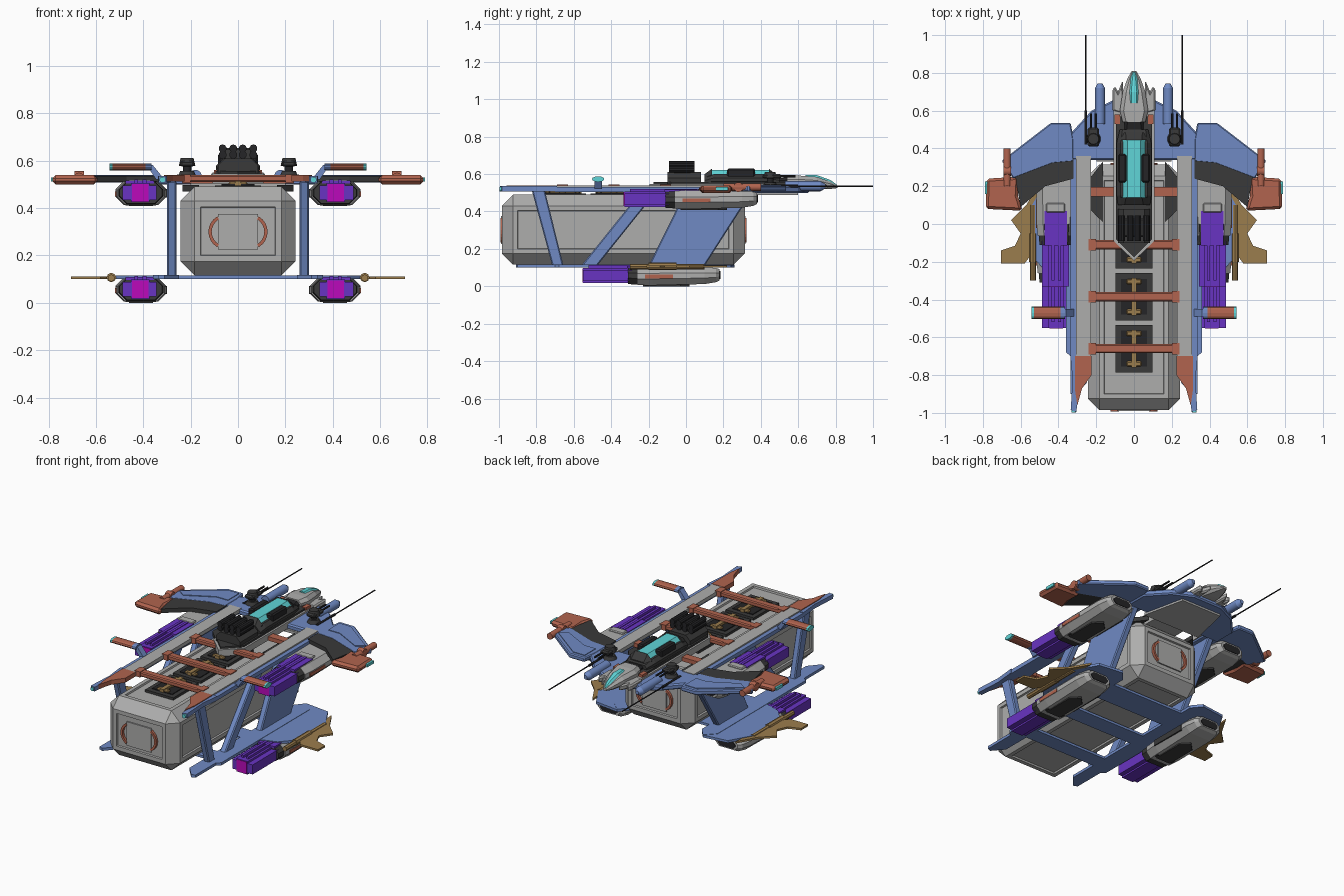
import bpy, bmesh, math
from mathutils import Vector

if "Cube" in bpy.data.objects:
    bpy.data.objects.remove(bpy.data.objects["Cube"])

def material(name, r, g, b):
    m = bpy.data.materials.new(name)
    m.diffuse_color = (r, g, b, 1)
    m.use_nodes = True
    m.node_tree.nodes["Principled BSDF"].inputs["Base Color"].default_value = m.diffuse_color
    return m

GRAY = material("light gray", .42, .42, .415)
BLUE = material("steel blue", .16, .255, .55)
RUST = material("rust orange", .44, .127, .077)
DARK = material("dark gray", .042, .042, .042)
BLACK = material("near black", .018, .018, .02)
CYAN = material("cyan glass", .115, .66, .68)
PURPLE = material("purple", .14, .034, .54)
MAGENTA = material("magenta", .5, .003, .5)
GOLD = material("gold", .33, .205, .075)

def finish(name, bm, mat, mirror=False, bevel=0, smooth=False):
    bmesh.ops.recalc_face_normals(bm, faces=bm.faces)
    me = bpy.data.meshes.new(name)
    bm.to_mesh(me)
    bm.free()
    me.materials.append(mat)
    ob = bpy.data.objects.new(name, me)
    bpy.context.collection.objects.link(ob)
    if bevel:
        b = ob.modifiers.new("Bevel", "BEVEL")
        b.width, b.segments, b.limit_method = bevel, 1, 'ANGLE'
    if mirror:
        ob.modifiers.new("Mirror", "MIRROR")
    if smooth:
        bpy.context.view_layer.objects.active = ob
        ob.select_set(True)
        bpy.ops.object.shade_smooth_by_angle(angle=math.radians(35))
        ob.select_set(False)
    return ob

def prism(name, pts, a, b, mat, axis='z', **kw):
    """Extrude a 2D outline from a to b along an axis."""
    put = {'z': lambda p, t: (p[0], p[1], t), 'x': lambda p, t: (t, p[0], p[1]),
           'y': lambda p, t: (p[0], t, p[1])}[axis]
    bm = bmesh.new()
    lo = [bm.verts.new(put(p, a)) for p in pts]
    hi = [bm.verts.new(put(p, b)) for p in pts]
    bm.faces.new(lo)
    bm.faces.new(hi)
    n = len(pts)
    for i in range(n):
        bm.faces.new((lo[i], lo[(i+1) % n], hi[(i+1) % n], hi[i]))
    return finish(name, bm, mat, **kw)

def box(name, x0, x1, y0, y1, z0, z1, mat, **kw):
    return prism(name, [(x0, y0), (x1, y0), (x1, y1), (x0, y1)], z0, z1, mat, **kw)

def cyl(name, p, q, r, mat, r2=None, seg=14, **kw):
    p, q = Vector(p), Vector(q)
    bm = bmesh.new()
    bmesh.ops.create_cone(bm, cap_ends=True, segments=seg, radius1=r,
                          radius2=r if r2 is None else r2, depth=(q-p).length)
    rot = (q-p).to_track_quat('Z', 'Y').to_matrix()
    for v in bm.verts:
        v.co = rot @ v.co + (p+q)/2
    return finish(name, bm, mat, smooth=True, **kw)

def loft(name, cx, sections, mat, cut=.35, **kw):
    """Chamfered box sections (y, half width, z low, z high) joined along y."""
    bm = bmesh.new()
    rings = []
    for y, w, z0, z1 in sections:
        c = cut*min(2*w, z1-z0)
        prof = [(-w+c, z0), (w-c, z0), (w, z0+c), (w, z1-c), (w-c, z1), (-w+c, z1), (-w, z1-c), (-w, z0+c)]
        rings.append([bm.verts.new((cx+x, y, z)) for x, z in prof])
    bm.faces.new(rings[0])
    bm.faces.new(rings[-1])
    for r, s in zip(rings, rings[1:]):
        for i in range(8):
            bm.faces.new((r[i], r[(i+1) % 8], s[(i+1) % 8], s[i]))
    return finish(name, bm, mat, **kw)

# cargo container with recessed panels on every large side
bm = bmesh.new()
bmesh.ops.create_cube(bm, size=1)
for v in bm.verts:
    v.co = Vector((v.co.x*.486, -.335 + v.co.y*1.3, .303 + v.co.z*.375))
bmesh.ops.bevel(bm, geom=bm.edges[:], offset=.06, segments=1, affect='EDGES')
big = sorted(bm.faces, key=lambda f: -f.calc_area())
big = [f for f in bm.faces if max(abs(c) for c in f.normal) > .99]
bmesh.ops.inset_individual(bm, faces=big, thickness=.035, depth=0)
bmesh.ops.inset_individual(bm, faces=big, thickness=.004, depth=-.01)
finish("cargo_container", bm, GRAY)
for side, y in (("rear", -.985), ("front", .315)):
    s = -1 if y < 0 else 1
    box(side+"_door", -.085, .085, y-.004, y+.004, .225, .375, GRAY)
    arc = [(.05+r*math.cos(a), .3+r*math.sin(a)) for r, sg in ((.075, 1), (.061, -1))
           for a in [sg*math.radians(t) for t in range(-60, 61, 15)]]
    prism(side+"_door_arc", arc, y-.008, y+.008, RUST, axis='y', mirror=True)
# hatches and clamps on the container
for i, y in enumerate((-.66, -.385, -.11)):
    box(f"hatch_{i}", -.098, .098, y-.125, y+.125, .475, .496, DARK)
    box(f"hatch_lid_{i}", -.07, .07, y-.095, y+.095, .49, .501, BLACK)
    cyl(f"clamp_core_{i}", (0, y, .49), (0, y, .525), .022, GOLD)
    box(f"clamp_bar_{i}", -.013, .013, y-.1, y+.1, .495, .515, GOLD)
    for e in (-.08, .08):
        box(f"clamp_foot_{i}", -.04, .04, y+e-.014, y+e+.014, .495, .512, GOLD, bevel=.006)
    box(f"crossbar_{i}", -.235, .235, y-.024, y+.024, .51, .54, RUST, bevel=.006)
    box(f"crossbar_end_{i}", .2, .24, y-.03, y+.03, .508, .543, RUST, mirror=True)
box("front_crossbar", -.235, .235, .145, .195, .505, .53, RUST)

# upper rails and swallowtails
box("upper_rail", .235, .335, -.7, .36, .505, .53, BLUE, mirror=True)
box("rail_cover", .228, .308, -.7, .36, .515, .538, GRAY, mirror=True)
prism("rail_tail", [(.27, -.69), (.338, -.69), (.325, -.82), (.335, -.985), (.305, -.995), (.295, -.9)],
      .508, .535, BLUE, mirror=True)
prism("tail_fillet", [(.225, -.7), (.312, -.7), (.312, -.88), (.3, -.96), (.275, -.87), (.225, -.8)],
      .512, .54, RUST, mirror=True)
cyl("tail_lamp", (.32, -.998, .52), (.32, -.97, .52), .012, CYAN, mirror=True)

# lower frame
prism("lower_rail", [(.25, -.84), (.31, -.91), (.335, -.9), (.335, -.7), (.36, -.68), (.36, .2), (.3, .26), (.25, .2)],
      .1, .117, BLUE, mirror=True)
for i, (a, b) in enumerate(((-.05, .12), (-.33, -.22), (-.66, -.56))):
    box(f"lower_cross_plate_{i}", -.27, .27, a, b, .1, .115, BLUE)
prism("lower_wing", [(.3, .26), (.46, .24), (.54, .1), (.54, -.17), (.46, -.26), (.34, -.3)],
      .1, .115, BLUE, mirror=True)
prism("lower_wing_blade", [(.5, .22), (.57, .1), (.65, .02), (.6, -.05), (.63, -.115), (.705, -.14), (.705, -.21),
      (.58, -.21), (.52, -.13)], .1, .112, GOLD, mirror=True)
cyl("blade_spar", (.535, .1, .105), (.535, -.3, .105), .015, GOLD, mirror=True, seg=8)
cyl("blade_joint", (.535, -.05, .107), (.535, -.2, .107), .02, GOLD, mirror=True, seg=8)

# side struts, drawn in y and z
for n, pts in (("front", [(-.20, .11), (.10, .11), (.36, .515), (0, .515)]),
               ("middle", [(-.56, .11), (-.475, .11), (-.15, .515), (-.235, .515)]),
               ("rear", [(-.715, .11), (-.655, .11), (-.755, .515), (-.825, .515)])):
    prism(n+"_strut", pts, .26, .3, BLUE, axis='x', mirror=True, bevel=.006)

# front hull plate, wings and wing tips
prism("front_hull", [(-.335, .34), (.335, .34), (.335, .48), (.225, .6), (.1, .66), (-.1, .66), (-.225, .6), (-.335, .48)],
      .5, .535, BLUE, bevel=.008)
prism("hull_belly", [(-.2, .33), (.2, .33), (.14, .6), (-.14, .6)], .488, .505, GRAY)
prism("upper_wing", [(.32, .45), (.335, .535), (.44, .535), (.7, .335), (.64, .24), (.43, .32), (.32, .33)],
      .508, .537, BLUE, mirror=True, bevel=.006)
prism("wing_panel", [(.35, .51), (.43, .51), (.65, .345), (.6, .31), (.43, .4), (.35, .4)],
      .53, .541, BLUE, mirror=True)
prism("wing_band", [(.32, .35), (.44, .35), (.63, .255), (.6, .09), (.47, .2), (.32, .24)],
      .51, .536, DARK, mirror=True)
prism("wing_tip", [(.61, .25), (.7, .245), (.78, .24), (.785, .08), (.59, .07), (.615, .15)],
      .5, .54, RUST, mirror=True, bevel=.014)
cyl("tip_gun", (.672, .2, .53), (.672, .4, .53), .02, RUST, mirror=True)
cyl("tip_gun_arm", (.65, .28, .53), (.69, .28, .53), .026, RUST, mirror=True)
box("tip_lamp", .772, .79, .16, .225, .512, .53, CYAN, mirror=True)
prism("deck_panel", [(.165, .33), (.235, .24), (.235, .08), (.165, .01)], .47, .497, DARK, mirror=True)

# nose tubes and antennas
cyl("nose_tube", (.18, .53, .535), (.18, .72, .535), .027, BLUE, mirror=True)
cyl("tube_cap", (.18, .72, .535), (.18, .745, .535), .027, BLUE, r2=.012, mirror=True)
cyl("antenna_base", (.255, .42, .535), (.255, .6, .535), .008, BLACK, mirror=True, seg=6)
cyl("antenna", (.255, .6, .535), (.255, 1, .535), .004, BLACK, mirror=True, seg=6)

# cockpit fuselage
prism("fuselage_skirt", [(0, -.195), (.108, -.09), (.108, .61), (-.108, .61), (-.108, -.09)], .505, .546, GRAY)
prism("fuselage_deck", [(0, -.175), (.096, -.08), (.096, .57), (-.096, .57), (-.096, -.08)], .54, .557, DARK)
box("neck_block", .075, .102, .53, .58, .54, .562, RUST, mirror=True)
loft("cockpit_body", 0, [(.1, .085, .54, .58), (.15, .092, .54, .6), (.43, .092, .54, .6), (.5, .075, .54, .58)], DARK)
loft("main_canopy", 0, [(.135, .068, .55, .622), (.45, .068, .55, .622)], CYAN, cut=.45)
loft("canopy_rear_frame", 0, [(.1, .07, .55, .6), (.14, .074, .55, .63)], DARK, cut=.4)
loft("canopy_front_frame", 0, [(.445, .074, .55, .628), (.485, .06, .55, .59)], DARK, cut=.4)
box("canopy_side_frame", .04, .085, .22, .37, .58, .63, BLACK, mirror=True, bevel=.008)
loft("nose", 0, [(.54, .06, .53, .59), (.6, .075, .525, .592), (.7, .06, .52, .585), (.77, .035, .52, .56),
                 (.81, .012, .525, .538)], GRAY, cut=.3)
loft("nose_canopy", 0, [(.64, .028, .55, .596), (.7, .03, .55, .594), (.77, .022, .53, .569), (.805, .01, .525, .545)], CYAN)
prism("nose_cheek", [(.05, .58), (.115, .6), (.115, .71), (.1, .73), (.085, .7), (.06, .76)], .515, .55,
      GRAY, mirror=True, bevel=.008)
loft("neck", 0, [(.48, .05, .54, .575), (.56, .05, .54, .585)], BLACK)

# main turret with launcher tubes
prism("turret_base", [(-.085, .54), (.085, .54), (.085, .58), (.055, .61), (-.055, .61), (-.085, .58)], -.1, .08, DARK, axis='y')
box("turret_block", -.06, .06, -.07, .03, .6, .655, DARK, bevel=.008)
for i, x in enumerate((.02, .065)):
    for z in (.625, .652):
        cyl(f"launcher_tube_{i}", (x, -.09, z), (x, .045, z), .017, BLACK, mirror=True, seg=10)

# twin gun turrets
cyl("gun_base", (.215, .45, .53), (.215, .45, .556), .042, DARK, r2=.03, mirror=True)
cyl("gun_neck", (.215, .45, .55), (.215, .45, .58), .018, BLACK, mirror=True)
cyl("gun_head", (.215, .45, .578), (.215, .45, .612), .036, DARK, r2=.028, mirror=True)
box("gun_housing", .185, .245, .41, .51, .575, .6, DARK, mirror=True, bevel=.008)
for x in (.202, .228):
    cyl("gun_barrel", (x, .5, .588), (x, .585, .588), .006, BLACK, mirror=True, seg=8)

# outboard pods on bent arms
prism("pod_arm", [(.31, .52), (.345, .52), (.375, .565), (.4, .565), (.4, .582), (.36, .582)], -.49, -.45, BLUE,
      axis='y', mirror=True)
for n, a, b, m in (("pod", .39, .53, RUST), ("pod_ring", .365, .392, BLUE), ("pod_tip", .529, .542, CYAN)):
    ob = prism(n, [(-.47+.033*math.cos(t*math.pi/6), .573+.015*math.sin(t*math.pi/6)) for t in range(12)],
               a, b, m, axis='x', mirror=True)

# four engines: upper pair and lower pair set further back
for n, dy, z, tail in (("upper", 0, .465, -.33), ("lower", -.2, .057, -.55)):
    loft(n+"_engine", .41, [(dy-.06, .1, z-.05, z+.045), (dy+.02, .107, z-.052, z+.047), (dy+.3, .107, z-.045, z+.047),
         (dy+.36, .095, z-.035, z+.04), (dy+.38, .075, z-.025, z+.035)], GRAY, mirror=True)
    loft(n+"_nozzle", .41, [(dy-.11, .09, z-.045, z+.045), (dy+.0, .1, z-.053, z+.05)], DARK, mirror=True)
    loft(n+"_intake", .41, [(dy+.37, .06, z-.018, z+.026), (dy+.384, .06, z-.018, z+.026)], BLACK, mirror=True)
    prism(n+"_belly_panel", [(.36, dy-.03), (.46, dy-.03), (.46, dy+.17), (.41, dy+.22), (.36, dy+.17)],
          z-.057, z-.04, DARK, mirror=True)
    box(n+"_engine_stripe", .4, .5195, dy-.07+.05, dy+.13, z-.015, z+.005, RUST, mirror=True)
    box(n+"_inner_panel", .3, .4, dy+.02, dy+.26, z-.02, z+.015, DARK, mirror=True)
    box(n+"_flame_core", .373, .452, tail, dy-.09, z-.04, z+.042, PURPLE, mirror=True)
    box(n+"_flame_end", .377, .448, tail-.003, tail+.01, z-.036, z+.038, MAGENTA, mirror=True)
    box(n+"_flame_sheet", .345, .487, tail, dy-.09, z-.03, z+.03, PURPLE, mirror=True)
    box(n+"_vent", .355, .475, dy-.115, dy+.07, z+.04, z+.052, PURPLE, mirror=True)
    box(n+"_vent_cap", .365, .465, dy+.06, dy+.11, z+.04, z+.056, GRAY, mirror=True, bevel=.005)
    for x in (.395, .43):
        box(n+"_flame_rib", x-.008, x+.008, tail+.03, dy+.06, z+.035, z+.056, PURPLE, mirror=True)
